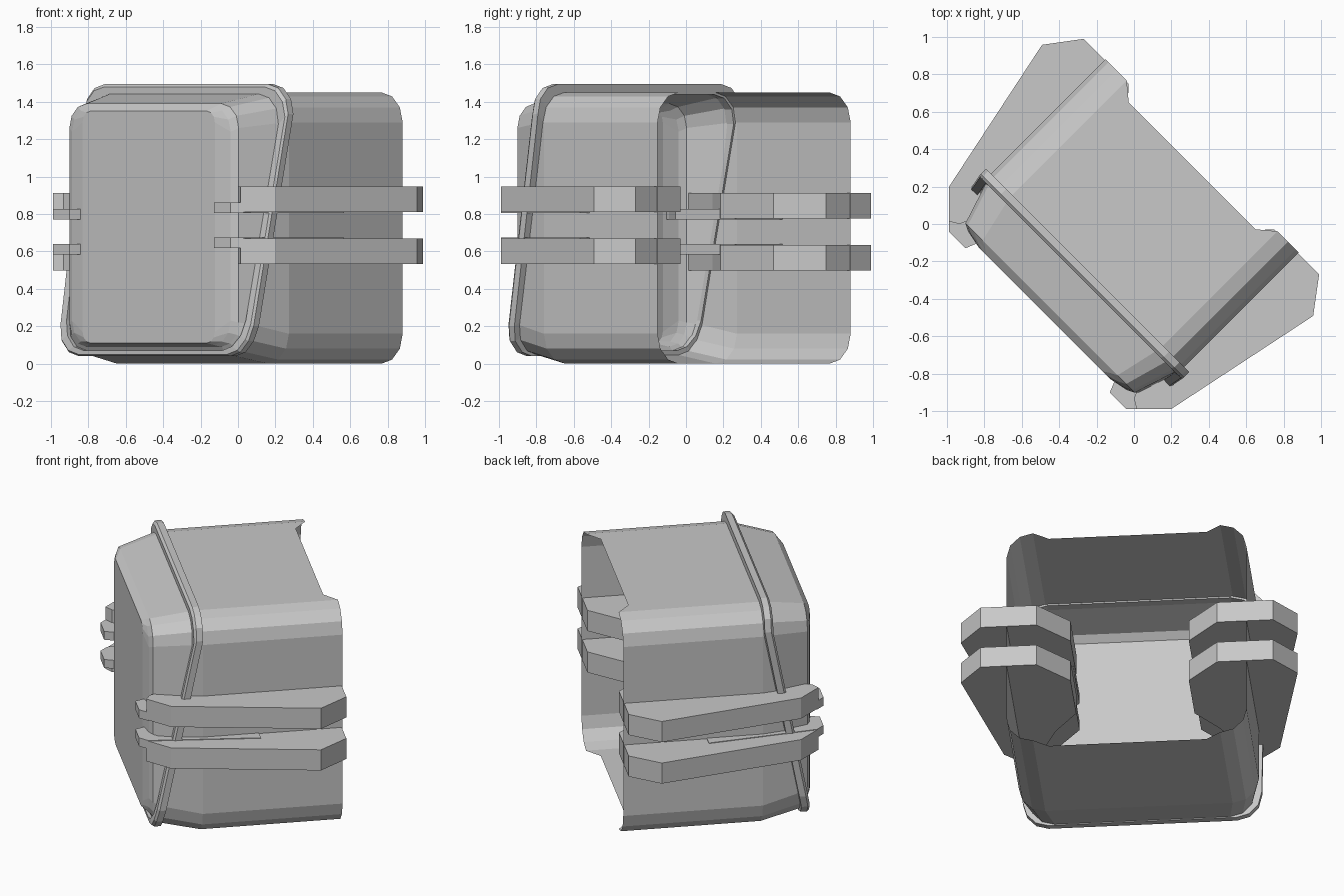
import bpy, bmesh, math

cube = bpy.data.objects.get("Cube")
if cube:
    bpy.data.objects.remove(cube)

grey = bpy.data.materials.new("plain_grey")
grey.use_nodes = True
grey.diffuse_color = (0.58, 0.58, 0.58, 1)
grey.node_tree.nodes["Principled BSDF"].inputs["Base Color"].default_value = (0.58, 0.58, 0.58, 1)


def finish(name, bm):
    """Turn a bmesh into an object; the whole model is turned 45 degrees."""
    bmesh.ops.recalc_face_normals(bm, faces=bm.faces)
    mesh = bpy.data.meshes.new(name)
    bm.to_mesh(mesh)
    bm.free()
    mesh.materials.append(grey)
    obj = bpy.data.objects.new(name, mesh)
    obj.rotation_euler.z = math.radians(-45)
    bpy.context.collection.objects.link(obj)
    return obj


def ring(half, low, high, radius, depth, taper=0.0):
    """Rounded rectangle outline; depth(x, z) gives y, taper narrows the bottom."""
    pts = []
    corners = [(1, 1, 0), (-1, 1, 90), (-1, -1, 180), (1, -1, 270)]
    for sx, sz, start in corners:
        cx = sx * (half - radius)
        cz = high - radius if sz > 0 else low + radius
        arc = [(cx + radius * math.cos(math.radians(start + 30 * i)),
                cz + radius * math.sin(math.radians(start + 30 * i))) for i in range(4)]
        extra = (sx * (half - radius - 0.09), high if sz > 0 else low)
        pts += arc + [extra] if sx == sz else [extra] + arc
    out = []
    for x, z in pts:
        y = depth(x, z)
        out.append((x * (1 - taper * (1 - z / high)), y, z))
    return out


def loft(name, rings, cap=False, closed=False):
    bm = bmesh.new()
    loops = [[bm.verts.new(p) for p in r] for r in rings]
    pairs = list(zip(loops, loops[1:]))
    if closed:
        pairs.append((loops[-1], loops[0]))
    for a, b in pairs:
        for i in range(len(a)):
            j = (i + 1) % len(a)
            bm.faces.new((a[i], a[j], b[j], b[i]))
    if cap:
        bm.faces.new(loops[-1])
    return finish(name, bm)


def slant(offset=0.0):
    """Sloping seam: level near the top, leaning forward to the bottom."""
    def depth(x, z):
        t = min(max((1.3 - z) / 1.2, 0), 1)
        return -0.37 - 0.24 * t + offset
    return depth


def back_edge(x, z):
    return 0.44 if abs(x) < 0.5 else 0.515


# Open-backed body shell
seam = ring(0.73, 0.05, 1.45, 0.16, slant(), 0.07)
loft("body_shell", [
    ring(0.73, 0.0, 1.45, 0.16, back_edge),
    ring(0.73, 0.0, 1.45, 0.16, lambda x, z: -0.345),
    seam])

# Tapered front cover with a shallow bevelled panel
loft("front_cover", [
    seam,
    ring(0.64, 0.09, 1.39, 0.13, lambda x, z: -0.635),
    ring(0.60, 0.10, 1.37, 0.13, lambda x, z: -0.655),
    ring(0.50, 0.11, 1.35, 0.06, lambda x, z: -0.675)], cap=True)

# Raised rim along the seam
loft("seam_rim", [
    ring(0.765, 0.05, 1.48, 0.16, slant(-0.035), 0.07),
    ring(0.775, 0.04, 1.495, 0.16, slant(-0.02), 0.07),
    ring(0.775, 0.04, 1.495, 0.16, slant(0.02), 0.07),
    ring(0.72, 0.07, 1.44, 0.16, slant(0.02), 0.07),
    ring(0.72, 0.07, 1.44, 0.16, slant(-0.035), 0.07)], closed=True)


def plate(name, outline, side, low, high):
    bm = bmesh.new()
    lo = [bm.verts.new((side * x, y, low)) for x, y in outline]
    hi = [bm.verts.new((side * x, y, high)) for x, y in outline]
    bm.faces.new(lo)
    bm.faces.new(hi)
    for i in range(len(lo)):
        j = (i + 1) % len(lo)
        bm.faces.new((lo[i], lo[j], hi[j], hi[i]))
    finish(name, bm)


# Side clamps: a thick arm with a thin hooked tip, two on each side
arm = [(0.66, -0.66), (0.71, -0.69), (0.84, -0.56), (1.025, 0.33), (0.89, 0.51),
       (0.55, 0.51), (0.36, 0.3), (0.36, -0.1), (0.5, -0.3)]
tip = [(0.545, -0.728), (0.672, -0.728), (0.72, -0.68), (0.8, 0.0),
       (0.37, 0.0), (0.37, -0.45), (0.51, -0.64)]
for side, label, drop in ((1, "left", 0.0), (-1, "right", 0.035)):
    middle = 0.74 - drop
    for sign, level in ((1, "upper"), (-1, "lower")):
        near, thin, far = (middle + sign * d for d in (0.07, 0.122, 0.208))
        plate(f"{label}_{level}_clamp_arm", arm, side, min(near, far), max(near, far))
        edge = middle + sign * 0.066
        plate(f"{label}_{level}_clamp_tip", tip, side, min(edge, thin), max(edge, thin))
